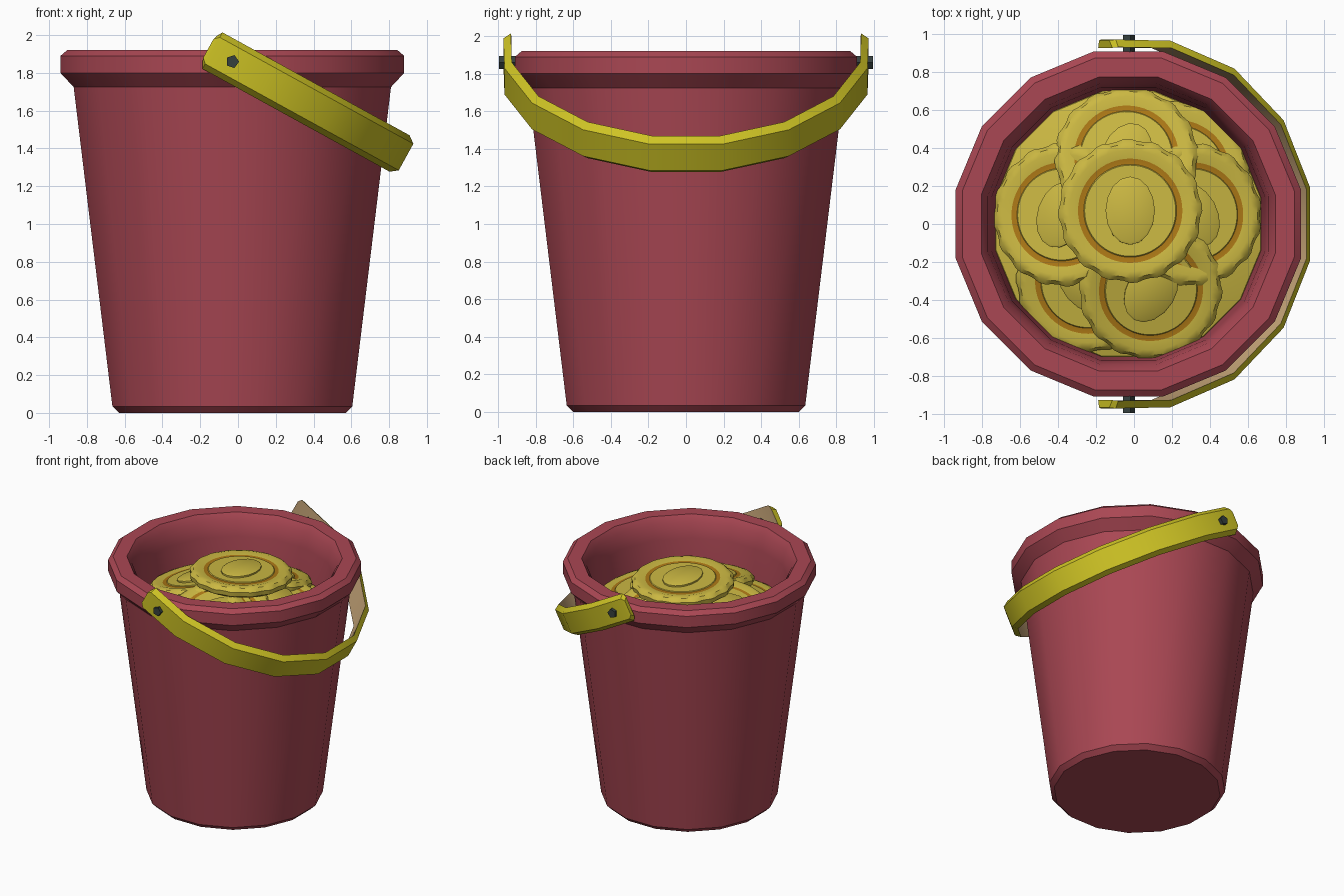
import bpy, bmesh, math
from mathutils import Vector, Matrix

if "Cube" in bpy.data.objects:
    bpy.data.objects.remove(bpy.data.objects["Cube"])

CX = -0.03                      # bucket axis
STEP = math.pi / 8              # 16-sided parts


def material(name, rgb):
    m = bpy.data.materials.new(name)
    m.diffuse_color = (*rgb, 1)
    m.use_nodes = True
    m.node_tree.nodes["Principled BSDF"].inputs["Base Color"].default_value = m.diffuse_color
    return m


RED = material("bucket red", (0.40, 0.063, 0.087))
YELLOW = material("handle yellow", (0.62, 0.55, 0.018))
TAN = material("handle lining tan", (0.60, 0.40, 0.20))
DARK = material("dark metal", (0.035, 0.05, 0.048))
GOLD = material("coin gold", (0.60, 0.48, 0.055))
AMBER = material("coin ring amber", (0.42, 0.19, 0.008))


def finish(bm, name, mats, angle=30):
    bmesh.ops.recalc_face_normals(bm, faces=bm.faces)
    me = bpy.data.meshes.new(name)
    bm.to_mesh(me)
    bm.free()
    for m in mats:
        me.materials.append(m)
    ob = bpy.data.objects.new(name, me)
    bpy.context.collection.objects.link(ob)
    bpy.ops.object.select_all(action='DESELECT')
    ob.select_set(True)
    bpy.context.view_layer.objects.active = ob
    bpy.ops.object.shade_smooth_by_angle(angle=math.radians(angle))
    return ob


def loft(bm, rings, closed_ring=True):
    """Skin rings of points, cap both ends; returns faces per band."""
    vs = [[bm.verts.new(p) for p in r] for r in rings]
    n = len(vs[0])
    bands = []
    for a, b in zip(vs, vs[1:]):
        bands.append([bm.faces.new((a[i], a[(i + 1) % n], b[(i + 1) % n], b[i])) for i in range(n)])
    bm.faces.new(vs[0])
    bm.faces.new(vs[-1])
    return bands


def circle(r, z, n, phase=0.0, wave=0.0):
    pts = []
    for i in range(n):
        a = (i + phase) * math.tau / n
        q = r - (wave if (i // 2) % 2 else 0)
        pts.append((q * math.cos(a), q * math.sin(a), z))
    return pts


# Bucket: lathed profile with chamfered foot, flared rim and inner wall
profile = [(0.60, 0), (0.635, 0.035), (0.84, 1.725), (0.91, 1.80), (0.91, 1.89),
           (0.875, 1.92), (0.775, 1.92), (0.74, 1.87), (0.72, 1.75), (0.695, 1.42)]
bm = bmesh.new()
loft(bm, [circle(r / math.cos(STEP / 2), z, 16, 0.5) for r, z in profile])
finish(bm, "bucket", [RED]).location.x = CX

# Heap of gold under the loose coins
bm = bmesh.new()
loft(bm, [circle(0.73, 1.44, 16, 0.5), circle(0.71, 1.49, 16, 0.5), circle(0.3, 1.63, 16, 0.5)])
finish(bm, "gold_heap", [GOLD]).location.x = CX


# Coins: scalloped edge, raised border, amber ring and a plain raised boss
def coin(name, x, y, z, tilt, spin):
    bm = bmesh.new()
    prof = [(0.34, -0.08, 0), (0.375, -0.06, .01), (0.38, -0.025, .01), (0.355, 0.0, .004),
            (0.32, 0.008, 0), (0.275, -0.005, 0), (0.245, -0.005, 0), (0.24, 0.0, 0)]
    bands = loft(bm, [circle(r, h, 64, 0, w) for r, h, w in prof])
    for f in bands[5]:
        f.material_index = 1
    boss = [[(math.cos(t * math.tau / 16) * 0.13 * s, math.sin(t * math.tau / 16) * 0.18 * s, h)
             for t in range(16)] for s, h in ((1, -0.01), (1, 0.012), (0.93, 0.018))]
    loft(bm, boss)
    ob = finish(bm, name, [GOLD, AMBER], 35)
    out = Vector((x - CX, y, 0)).normalized()
    axis = Vector((-out.y, out.x, 0))
    ob.matrix_world = (Matrix.Translation((x, y, z))
                       @ Matrix.Rotation(math.radians(tilt), 4, axis)
                       @ Matrix.Rotation(math.radians(spin), 4, 'Z'))


coin("coin_top", -0.02, 0.07, 1.80, 2, 0)
coin("coin_back", -0.04, 0.36, 1.67, 15, 160)
coin("coin_left", -0.38, 0.05, 1.66, 14, -20)
coin("coin_right", 0.31, 0.05, 1.66, 14, 30)
coin("coin_front", 0.09, -0.35, 1.66, 14, -30)
coin("coin_front_left", -0.25, -0.31, 1.60, 14, 40)
coin("coin_back_right", 0.24, 0.28, 1.60, 16, 45)

# Handle: bevelled strap swept round half a 16-gon, hung at an angle from the pivots
path = [(-0.145, -0.968, 0.7), (-0.12, -0.972, 1.0)]
path += [(1.07 * math.cos(a), 0.985 * math.sin(a), 1.0)
         for a in [(k + 0.5) * STEP for k in range(-4, 4)]]
path += [(-0.12, 0.972, 1.0), (-0.145, 0.968, 0.7)]
section = [(-0.11, -0.04), (-0.08, 0), (0.08, 0), (0.11, -0.04)]   # across, outward
rings = []
for i, (u, y, s) in enumerate(path):
    p, q = path[max(i - 1, 0)], path[min(i + 1, len(path) - 1)]
    out = Vector((q[1] - p[1], p[0] - q[0])).normalized()
    rings.append([(u + out.x * o, y + out.y * o, w * s) for w, o in section])
bm = bmesh.new()
for band in loft(bm, rings):
    band[3].material_index = 1          # inner side of the strap
handle = finish(bm, "handle", [YELLOW, TAN], 40)
handle.location = (CX, 0, 1.86)
handle.rotation_euler.y = math.radians(28.8)

# Pivot pins on both sides
for side, label in ((-1, "front"), (1, "back")):
    bm = bmesh.new()
    loft(bm, [[(0.036 * math.cos(k * math.tau / 5), y, 0.036 * math.sin(k * math.tau / 5))
               for k in range(5)] for y in (side * 0.89, side * 0.995)])
    finish(bm, "pivot_pin_" + label, [DARK]).location = (CX, 0, 1.86)
